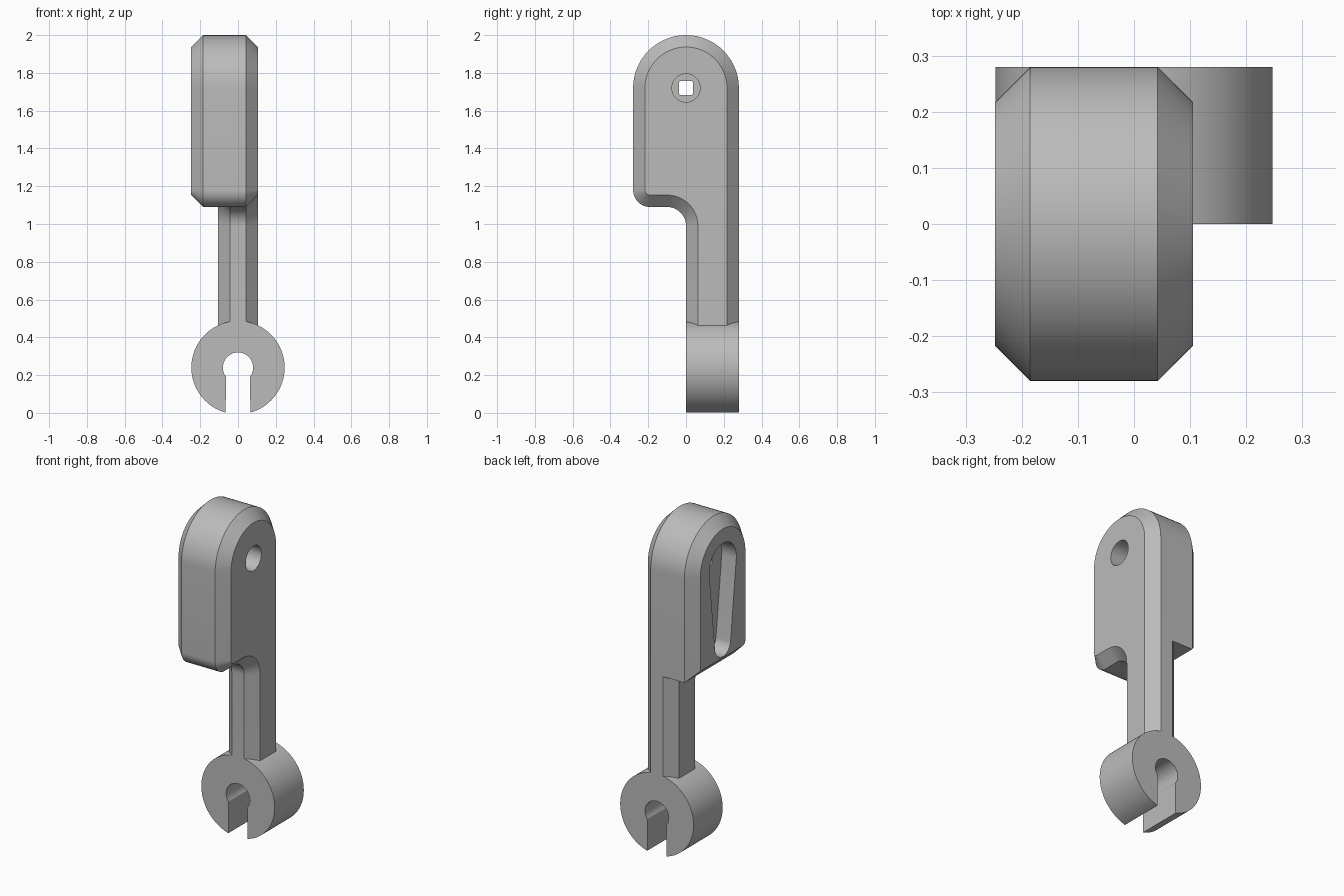
import bpy, bmesh
from math import sin, cos, pi, radians, degrees, asin

old = bpy.data.objects.get("Cube")
if old:
    bpy.data.objects.remove(old, do_unlink=True)

grey = bpy.data.materials.new("plain grey")
grey.use_nodes = True
COLOUR = (0.5, 0.5, 0.5, 1)
grey.diffuse_color = COLOUR
grey.node_tree.nodes["Principled BSDF"].inputs["Base Color"].default_value = COLOUR

CHAMFER = 0.063
BACK = 0.28        # half depth of the head
HEAD_Z = 1.72      # centre of the rounded top
HEAD_BOTTOM = 1.09


def arc(cy, cz, r, start, end, steps=16):
    """Points of an arc, angles in degrees."""
    angles = [radians(start + (end - start) * i / steps) for i in range(steps + 1)]
    return [(cy + r * cos(a), cz + r * sin(a)) for a in angles]


def loft(name, sections):
    """Closed solid through matching rings of 3D points."""
    bm = bmesh.new()
    rings = [[bm.verts.new(p) for p in s] for s in sections]
    n = len(rings[0])
    for a, b in zip(rings, rings[1:]):
        for i in range(n):
            j = (i + 1) % n
            bm.faces.new((a[i], a[j], b[j], b[i]))
    bm.faces.new(rings[0][::-1])
    bm.faces.new(rings[-1])
    bmesh.ops.recalc_face_normals(bm, faces=bm.faces)
    mesh = bpy.data.meshes.new(name)
    bm.to_mesh(mesh)
    bm.free()
    mesh.materials.append(grey)
    obj = bpy.data.objects.new(name, mesh)
    bpy.context.collection.objects.link(obj)
    return obj


def along_x(name, outline, stations):
    """Loft a (y, z) outline over stations of (x, inset)."""
    return loft(name, [[(x, y, z) for y, z in outline(d)] for x, d in stations])


def along_y(name, points, y0, y1):
    return loft(name, [[(x, y, z) for x, z in points] for y in (y0, y1)])


def combine(target, other, operation):
    mod = target.modifiers.new("combine", 'BOOLEAN')
    mod.operation = operation
    mod.solver = 'EXACT'
    mod.object = other
    bpy.context.view_layer.objects.active = target
    bpy.ops.object.modifier_apply(modifier=mod.name)
    bpy.data.objects.remove(other, do_unlink=True)


def top_and_front(d):
    """Rounded top and rounded lower front corner, inset by d."""
    return (arc(0, HEAD_Z, BACK - d, 0, 180, 32)
            + arc(-BACK + 0.09, HEAD_BOTTOM + 0.09, 0.09 - d, 180, 270))


def arm_outline(d):
    return (top_and_front(d) + arc(-0.1, HEAD_BOTTOM - 0.1, 0.1 + d, 90, 0)
            + [(d, 0.37), (BACK - d, 0.37)])


def head_outline(d):
    return top_and_front(d) + [(BACK - d, HEAD_BOTTOM + d)]


def keyhole_outline(d):
    """Tapered slot, wide at the top."""
    low, wide, narrow = 1.235, 0.13, 0.075
    tilt = degrees(asin((wide - narrow) / (HEAD_Z - low)))
    return (arc(0, HEAD_Z, wide, -tilt, 180 + tilt, 32)
            + arc(0, low, narrow, 180 + tilt, 360 - tilt, 24))


# Arm with a curved neck, and the thicker head beside it
body = along_x("hook_body", arm_outline,
               [(-0.105, CHAMFER), (-0.042, 0), (0.042, 0), (0.105, CHAMFER)])
head = along_x("head", head_outline, [(-0.248, CHAMFER), (-0.185, 0), (0, 0)])
combine(body, head, 'UNION')

# Ring at the foot
RING_Z = 0.24
ring = along_y("ring", arc(0, RING_Z, 0.247, 0, 360, 96)[:-1], 0, BACK)
combine(body, ring, 'UNION')

# Open mouth of the ring: round hole running into a straight slot
tilt = degrees(asin(0.047 / 0.08))
mouth = along_y("mouth_cutter",
                arc(0, RING_Z, 0.08, -tilt, 180 + tilt, 40) + [(-0.065, -0.1), (0.065, -0.1)],
                -0.1, 0.4)
combine(body, mouth, 'DIFFERENCE')

# Tapered slot, round counterbore and small square through hole in the head
slot = along_x("slot_cutter", keyhole_outline, [(-0.4, 0), (-0.15, 0)])
combine(body, slot, 'DIFFERENCE')
bore = along_x("bore_cutter", lambda d: arc(0, HEAD_Z, 0.075, 0, 360, 40)[:-1],
               [(-0.05, 0), (0.2, 0)])
combine(body, bore, 'DIFFERENCE')


def square_outline(d):
    half, r = 0.038, 0.015
    points = []
    for i, (sy, sz) in enumerate([(1, 1), (-1, 1), (-1, -1), (1, -1)]):
        points += arc(sy * (half - r), HEAD_Z + sz * (half - r), r, 90 * i, 90 * i + 90, 5)
    return points


square = along_x("square_cutter", square_outline, [(-0.2, 0), (0, 0)])
combine(body, square, 'DIFFERENCE')

# Smooth curves, crisp edges
bpy.ops.object.select_all(action='DESELECT')
body.select_set(True)
bpy.context.view_layer.objects.active = body
bpy.ops.object.shade_smooth_by_angle(angle=radians(25))
